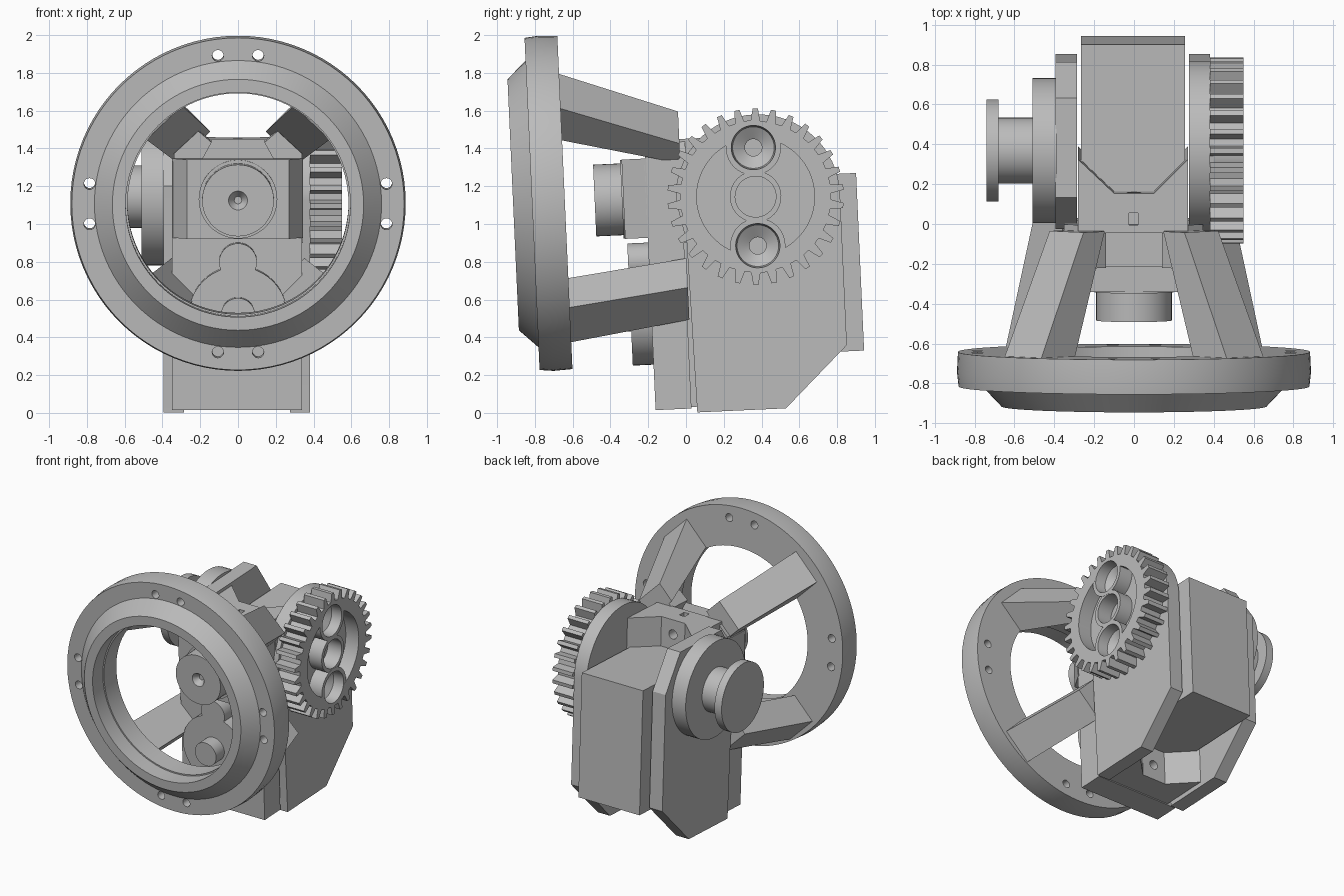
import bpy, bmesh, math
from math import pi, cos, sin, sqrt
from mathutils import Matrix, Vector

if "Cube" in bpy.data.objects:
    bpy.data.objects.remove(bpy.data.objects["Cube"], do_unlink=True)

grey = bpy.data.materials.new("plain grey")
grey.use_nodes = True
COLOUR = (0.5, 0.5, 0.5, 1)
grey.diffuse_color = COLOUR
grey.node_tree.nodes["Principled BSDF"].inputs["Base Color"].default_value = COLOUR

TILT = Matrix.Rotation(math.radians(2.6), 4, "X")   # the whole mechanism leans slightly
AXLE = (0.42, 1.127)                                # y, z of the gear axle
RING_Z = 1.142


def loft(name, loops, closed=False):
    """Bridge a list of equal-length point loops; cap the ends unless closed."""
    bm = bmesh.new()
    rows = [[bm.verts.new(p) for p in loop] for loop in loops]
    pairs = list(zip(rows, rows[1:])) + ([(rows[-1], rows[0])] if closed else [])
    for a, b in pairs:
        for i in range(len(a)):
            j = (i + 1) % len(a)
            bm.faces.new((a[i], a[j], b[j], b[i]))
    if not closed:
        bm.faces.new(rows[0])
        bm.faces.new(rows[-1][::-1])
    bmesh.ops.recalc_face_normals(bm, faces=bm.faces)
    mesh = bpy.data.meshes.new(name)
    bm.to_mesh(mesh)
    bm.free()
    mesh.materials.append(grey)
    ob = bpy.data.objects.new(name, mesh)
    bpy.context.collection.objects.link(ob)
    ob.matrix_world = TILT
    return ob


def place(axis, u, v, d):
    return {"x": (d, u, v), "y": (u, d, v), "z": (u, v, d)}[axis]


def prism(name, axis, pts, a, b):
    return loft(name, [[place(axis, u, v, d) for u, v in pts] for d in (a, b)])


def box(name, x, y, z):
    return prism(name, "z", [(x[0], y[0]), (x[1], y[0]), (x[1], y[1]), (x[0], y[1])], *z)


def circle(r, centre, n=48):
    return [(centre[0] + r * cos(2 * pi * i / n), centre[1] + r * sin(2 * pi * i / n))
            for i in range(n)]


def turned(name, axis, centre, steps, n=48):
    """Solid of revolution from (radius, position) steps along an axis."""
    return loft(name, [[place(axis, u, v, d) for u, v in circle(r, centre, n)]
                       for r, d in steps])


def boolean(ob, tool, operation="DIFFERENCE"):
    mod = ob.modifiers.new("cut", "BOOLEAN")
    mod.operation, mod.object, mod.solver = operation, tool, "EXACT"
    bpy.context.view_layer.update()
    bpy.context.view_layer.objects.active = ob
    bpy.ops.object.modifier_apply(modifier=mod.name)
    bpy.data.objects.remove(tool, do_unlink=True)


# Mounting ring with a conical front and eight bolt holes
ring_profile = [(.595, -.864), (.665, -.864), (.76, -.764), (.88, -.764), (.888, -.69),
                (.883, -.59), (.585, -.59), (.585, -.74), (.595, -.74)]
ring = loft("mounting_ring", [[place("y", u, v, d) for u, v in circle(r, (0, RING_Z), 96)]
                              for r, d in ring_profile], closed=True)
for k in range(4):
    for s in (-1, 1):
        a = k * pi / 2 + s * 0.135
        spot = (.793 * cos(a), RING_Z + .793 * sin(a))
        boolean(ring, turned("bolt_cutter", "y", spot, [(.03, -.9), (.03, -.5)], 20))

# Four tapering spokes from the ring to the body: direction, then (x, z, y, radial, tangential)
spokes = {"upper": (1, [(.475, 1.65, -.6, .12, .13), (.285, 1.458, .03, .075, .12)]),
          "lower": (-1, [(.475, .57, -.6, .11, .13), (.345, .655, .04, .11, .12)])}
for level, (up, sections) in spokes.items():
    for side, s in (("left", 1), ("right", -1)):
        loops = []
        for x, z, y, h, w in sections:
            radial = Vector((s, 0, up)) / sqrt(2)
            tangent = Vector((-s, 0, up)) / sqrt(2)
            c = Vector((s * x, y, z))
            loops.append([c + radial * h * p + tangent * w * q
                          for p, q in ((1, 1), (1, -1), (-1, -1), (-1, 1))])
        loft(f"{level}_{side}_spoke", loops)

# Pads joining the upper spokes to the front wall
for side, s in (("left", 1), ("right", -1)):
    prism(f"{side}_spoke_pad", "y", [(s * .14, 1.44), (s * .21, 1.5), (s * .34, 1.38),
                                     (s * .34, 1.33), (s * .2, 1.33)], -.155, .03)

# Side plates: chamfered at the lower back, one rounded and one bevelled on top
R = .435
arch = [(AXLE[0] + .012 + R * cos(pi * i / 32), AXLE[1] + R * sin(pi * i / 32))
        for i in range(33)]
bevelled_top = [(.867, 1.2), (.7, 1.47), (.2, 1.47), (.03, 1.2)]
for side, top, a, b in (("left", arch, .275, .38), ("right", bevelled_top, -.395, -.285)):
    prism(f"{side}_side_plate", "x",
          [(.06, 0), (.53, 0), (.867, .32)] + top + [(.045, .9)], a, b)

# Central gearbox block, open underneath between the plates
box("gearbox_block", (-.265, .255), (.06, .957), (.287, 1.228))

# Front wall with an octagonal hollow behind it
wall = prism("front_wall", "z", [(-.28, .02), (.27, .02), (.27, .39), (.1, .22),
                                 (-.1, .22), (-.28, .39)], .03, 1.45)
for z in (.15, 1.34):
    boolean(wall, turned("wall_cutter", "y", (0, z), [(.035, .1), (.035, .4)], 20))
boolean(wall, box("notch_cutter", (-.025, .02), (-.05, .12), (1.4, 1.5)))
prism("front_wall_rim", "y", [(-.35, .9), (.345, .9), (.345, 1.36), (.255, 1.45),
                              (-.26, 1.45), (-.35, 1.36)], .02, .06)

# Front plate and the chamfered bearing housing
box("front_plate", (-.35, .34), (-.16, .03), (.022, 1.34))
prism("bearing_housing", "z", [(-.35, -.15), (-.27, -.28), (.27, -.28), (.345, -.15)],
      .935, 1.355)
turned("bearing_collar", "y", (0, 1.145), [(.208, -.2), (.208, -.288)])
turned("bearing_cap", "y", (0, 1.145),
       [(.19, -.25), (.19, -.432), (.05, -.432), (.02, -.39)])

# Lower front drive cover
turned("drive_cover", "y", (0, .525), [(.262, -.15), (.262, -.27)])
turned("drive_cover_lobe", "y", (0, .81), [(.1, -.15), (.1, -.27)])
turned("drive_shaft", "y", (0, .535), [(.09, -.2), (.09, -.37)])

# Spur gear with a recessed web, bosses and countersunk sockets
TEETH = 30
gear_outline = []
for i in range(TEETH):
    for offset, r in ((-.30, .4), (-.14, .467), (.14, .467), (.30, .4)):
        a = 2 * pi * (i + .3 + offset) / TEETH
        gear_outline.append((AXLE[0] + r * cos(a), AXLE[1] + r * sin(a)))
gear = prism("spur_gear", "x", gear_outline, .38, .55)
boolean(gear, turned("web_cutter", "x", AXLE, [(.312, .44), (.312, .6)], 64))
sockets = [(AXLE[0], AXLE[1] + dz) for dz in (-.26, .26)]
for c in sockets:
    boolean(gear, turned("boss", "x", c, [(.146, .40), (.146, .549)]), "UNION")
boolean(gear, turned("hub", "x", AXLE, [(.136, .40), (.136, .548)]), "UNION")
for c in sockets:
    boolean(gear, turned("socket_cutter", "x", c,
                         [(.045, .39), (.045, .43), (.11, .47), (.122, .6)]))
boolean(gear, turned("hub_cutter", "x", AXLE, [(.108, .43), (.108, .6)]))

# Opposite hub: disc, neck and knob on the same axle
turned("hub_disc", "x", AXLE, [(.365, -.39), (.365, -.51)], 64)
turned("hub_neck", "x", AXLE, [(.165, -.5), (.165, -.7)])
turned("hub_knob", "x", AXLE, [(.257, -.68), (.257, -.74)], 64)

# Smooth the round surfaces, keep the edges sharp
bpy.ops.object.select_all(action="DESELECT")
for ob in bpy.context.collection.objects:
    if ob.type == "MESH":
        ob.select_set(True)
        bpy.context.view_layer.objects.active = ob
bpy.ops.object.shade_smooth_by_angle(angle=math.radians(25))
